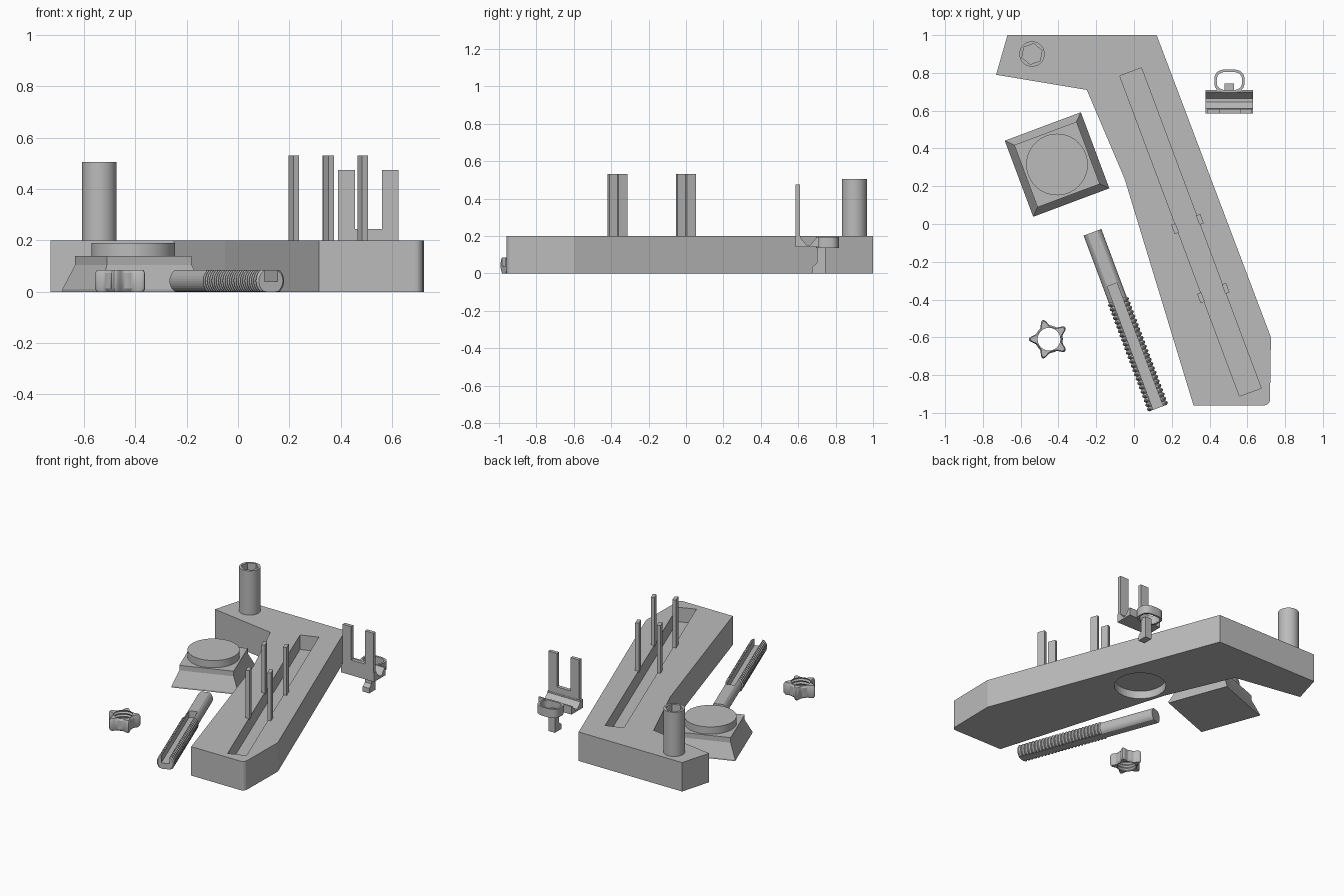
import bpy, bmesh, math
from mathutils import Matrix, Vector

if "Cube" in bpy.data.objects:
    bpy.data.objects.remove(bpy.data.objects["Cube"])

TILT = math.radians(20.5)

gray = bpy.data.materials.new("plain gray")
gray.diffuse_color = (0.5, 0.5, 0.5, 1)
gray.use_nodes = True
gray.node_tree.nodes["Principled BSDF"].inputs["Base Color"].default_value = gray.diffuse_color


def finish(name, bm, matrix=None, smooth=False):
    bmesh.ops.recalc_face_normals(bm, faces=bm.faces)
    if matrix:
        bm.transform(matrix)
    mesh = bpy.data.meshes.new(name)
    bm.to_mesh(mesh)
    bm.free()
    mesh.materials.append(gray)
    ob = bpy.data.objects.new(name, mesh)
    bpy.context.collection.objects.link(ob)
    if smooth:
        activate(ob)
        bpy.ops.object.shade_smooth_by_angle(angle=math.radians(30))
    return ob


def activate(ob):
    bpy.ops.object.select_all(action='DESELECT')
    ob.select_set(True)
    bpy.context.view_layer.objects.active = ob


def loft(name, rings, matrix=None, loop=False, smooth=False):
    """Skin a stack of equal point rings; loop joins last to first."""
    bm = bmesh.new()
    vs = [[bm.verts.new(p) for p in r] for r in rings]
    n = len(vs[0])
    pairs = list(zip(vs, vs[1:])) + ([(vs[-1], vs[0])] if loop else [])
    for a, b in pairs:
        for i in range(n):
            j = (i + 1) % n
            bm.faces.new((a[i], a[j], b[j], b[i]))
    if not loop:
        bm.faces.new(vs[0][::-1])
        bm.faces.new(vs[-1])
    return finish(name, bm, matrix, smooth)


def prism(name, pts, z0, z1, matrix=None, smooth=False):
    return loft(name, [[(x, y, z) for x, y in pts] for z in (z0, z1)], matrix, smooth=smooth)


def box(name, x0, x1, y0, y1, z0, z1, matrix=None):
    return prism(name, [(x0, y0), (x1, y0), (x1, y1), (x0, y1)], z0, z1, matrix)


def circle(r, n=48, cx=0, cy=0, start=0):
    return [(cx + r * math.cos(start + math.tau * i / n),
             cy + r * math.sin(start + math.tau * i / n)) for i in range(n)]


def cut(ob, cutter):
    mod = ob.modifiers.new("cut", 'BOOLEAN')
    mod.operation = 'DIFFERENCE'
    mod.solver = 'EXACT'
    mod.object = cutter
    activate(ob)
    bpy.ops.object.modifier_apply(modifier=mod.name)
    bpy.data.objects.remove(cutter)


def place(x, y, z=0):
    return Matrix.Translation((x, y, z)) @ Matrix.Rotation(TILT, 4, 'Z')


# Angled body slab with one rounded corner, long slot and round socket below
corner = [(0.69 + 0.03 * math.cos(a), -0.93 + 0.03 * math.sin(a))
          for a in (-math.pi / 2 * i / 5 for i in range(6))]
outline = [(-0.67, 1), (0.12, 1), (0.725, -0.6)] + corner + [
    (0.315, -0.96), (-0.05, 0.24), (-0.25, 0.71), (-0.73, 0.79)]
body = prism("body", outline, 0, 0.2)
slot_frame = place(0.299, -0.0425)
cut(body, box("slot_cutter", -0.061, 0.061, -0.905, 0.905, 0.1, 0.3, slot_frame))
cut(body, prism("socket_cutter", circle(0.165, 48, 0.15, 0.24), -0.1, 0.055))

# Four pins along the slot edges
for side in (-1, 1):
    for along in (0.045, -0.345):
        c = side * 0.07
        box("slot_pin", c - 0.012, c + 0.012, along - 0.026, along + 0.026,
            0.19, 0.53, slot_frame)

# Upright peg with a six-sided recess
peg = prism("peg", circle(0.067, 40, -0.54, 0.9), 0.19, 0.505, smooth=True)
cut(peg, prism("peg_cutter", circle(0.056, 6, -0.54, 0.9, 0.35), 0.405, 0.6))

# Pyramid-sided base with a round disc on top
base_frame = place(-0.4075, 0.315)


def square(h, z):
    return [(-h, -h, z), (h, -h, z), (h, h, z), (-h, h, z)]


loft("foot_base", [square(0.215, 0), square(0.215, 0.01),
                   square(0.176, 0.105), square(0.176, 0.14)], base_frame)
prism("foot_disc", circle(0.163, 56), 0.135, 0.19, base_frame, smooth=True)

# Flattened bolt: threaded half, plain half, channel along the top
HALF = 0.0425


def bolt_ring(y, r):
    return [(x, y, HALF + max(-HALF, min(HALF, z))) for x, z in circle(r, 32)]


stations = []
PITCH = 0.0245
for i in range(25):
    y = -0.4965 + i * PITCH
    stations += [bolt_ring(y, 0.05), bolt_ring(y + 0.008, 0.058),
                 bolt_ring(y + 0.014, 0.058), bolt_ring(y + 0.022, 0.05)]
stations += [bolt_ring(0.13, 0.05), bolt_ring(0.4965, 0.05)]
bolt_frame = place(-0.046, -0.509)
bolt = loft("bolt", stations, bolt_frame)
cut(bolt, box("channel_cutter", -0.027, 0.027, -0.6, 0.2, 0.04, 0.15, bolt_frame))

# Five-lobed nut with a ridged bore
N = 100


def star(z, inset):
    ring = []
    for i in range(N):
        a = math.tau * i / N
        lobe = max(0, 0.5 + 0.5 * math.cos(5 * (a - math.pi))) ** 3
        r = 0.073 + 0.034 * lobe - inset
        ring.append((r * math.cos(a), r * math.sin(a), z))
    return ring


def bore(z, r):
    return [(x, y, z) for x, y in circle(r, N)]


rings = [star(0, 0.008), star(0.012, 0), star(0.073, 0), star(0.085, 0.008)]
rings += [bore(0.085 - 0.085 * i / 8, 0.067 if i % 2 else 0.06) for i in range(9)]
loft("star_nut", rings, Matrix.Translation((-0.45, -0.61, 0)), loop=True, smooth=True)

# Clip: side profiles swept across x
SWEEP = Matrix(((0, 0, 1, 0), (1, 0, 0, 0), (0, 1, 0, 0), (0, 0, 0, 1)))
saddle = [(0.585, 0.14), (0.71, 0.14), (0.71, 0.195), (0.7, 0.195), (0.665, 0.152),
          (0.645, 0.152), (0.612, 0.19), (0.612, 0.2), (0.585, 0.2)]
prism("clip_saddle", saddle, 0.378, 0.63, SWEEP)
box("clip_crossbar", 0.39, 0.625, 0.585, 0.61, 0.19, 0.245)
for x in (0.39, 0.56):
    box("clip_prong", x, x + 0.065, 0.585, 0.61, 0.23, 0.475)
hook = [(0.675, 0), (0.745, 0), (0.745, 0.15), (0.7, 0.15), (0.7, 0.055), (0.675, 0.035)]
prism("clip_hook", hook, 0.48, 0.53, SWEEP)


# Finger loop behind the clip
def oval(rx, ry, z):
    pts = []
    for c, s in circle(1, 40):
        pts.append((0.505 + rx * math.copysign(abs(c) ** 0.7, c),
                    0.757 + ry * math.copysign(abs(s) ** 0.7, s), z))
    return pts


loft("clip_loop", [oval(0.08, 0.062, 0.135), oval(0.08, 0.062, 0.195),
                   oval(0.067, 0.049, 0.195), oval(0.067, 0.049, 0.135)],
     loop=True, smooth=True)
